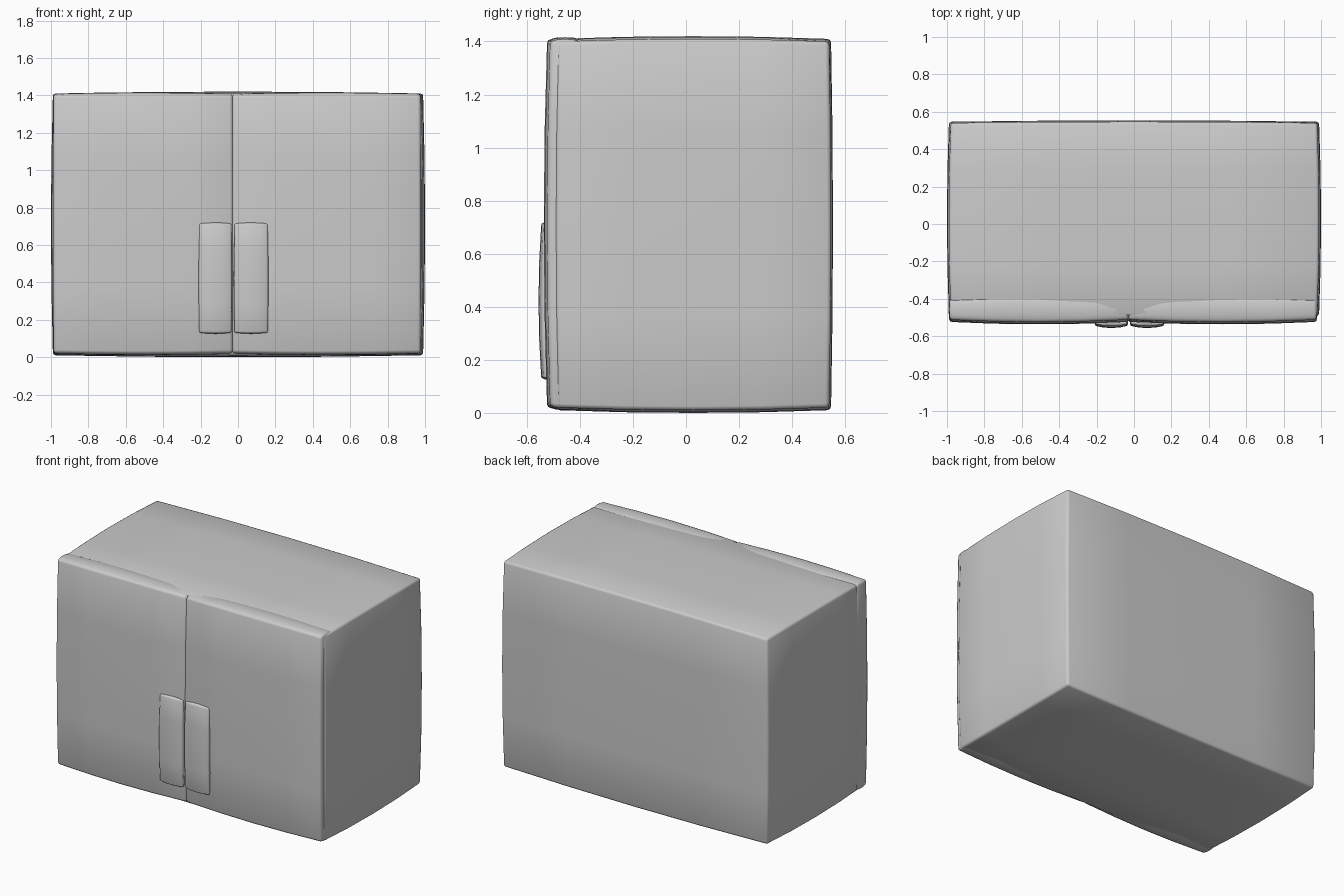
import bpy, bmesh, math
from mathutils import Vector

if "Cube" in bpy.data.objects:
    bpy.data.objects.remove(bpy.data.objects["Cube"])


def pillow_box(name, lo, hi, bulge, cuts=3, bevel=0.015):
    """Box lo..hi (at its edges) whose faces swell outward by bulge per axis."""
    lo, hi = Vector(lo), Vector(hi)
    mid, half = (lo + hi) / 2, (hi - lo) / 2
    bm = bmesh.new()
    bmesh.ops.create_cube(bm, size=2)
    bmesh.ops.subdivide_edges(bm, edges=bm.edges[:], cuts=cuts, use_grid_fill=True)
    rims = [e for e in bm.edges if len(e.link_faces) == 2 and e.calc_face_angle() > 1]
    # keep the normalised position of every vertex, then bulge
    for v in bm.verts:
        n = v.co.copy()
        for a in range(3):
            b, c = (a + 1) % 3, (a + 2) % 3
            swell = (1 - n[b] ** 2 + 1 - n[c] ** 2) / 2
            v.co[a] = mid[a] + n[a] * (half[a] + bulge[a] * swell)
    bmesh.ops.bevel(bm, geom=rims, offset=bevel, segments=2, profile=0.5,
                    affect='EDGES', clamp_overlap=True)
    bmesh.ops.recalc_face_normals(bm, faces=bm.faces[:])
    me = bpy.data.meshes.new(name)
    bm.to_mesh(me)
    bm.free()
    ob = bpy.data.objects.new(name, me)
    bpy.context.collection.objects.link(ob)
    bpy.ops.object.select_all(action='DESELECT')
    ob.select_set(True)
    bpy.context.view_layer.objects.active = ob
    bpy.ops.object.shade_smooth_by_angle(angle=math.radians(60))
    return ob


# cabinet body
pillow_box("cabinet_body", (-0.98, -0.485, 0.02), (0.98, 0.54, 1.40), (0.02, 0.014, 0.02))

# pair of doors meeting slightly left of centre
for side, x0, x1 in (("left", -0.985, -0.03), ("right", -0.03, 0.975)):
    pillow_box(side + "_door", (x0, -0.512, 0.025), (x1, -0.40, 1.402),
               (0.006, 0.024, 0.014))

# padded handles either side of the seam
for side, x0, x1 in (("left", -0.205, -0.037), ("right", -0.017, 0.157)):
    pillow_box(side + "_handle", (x0, -0.536, 0.133), (x1, -0.50, 0.712),
               (0.006, 0.02, 0.008), bevel=0.008)
